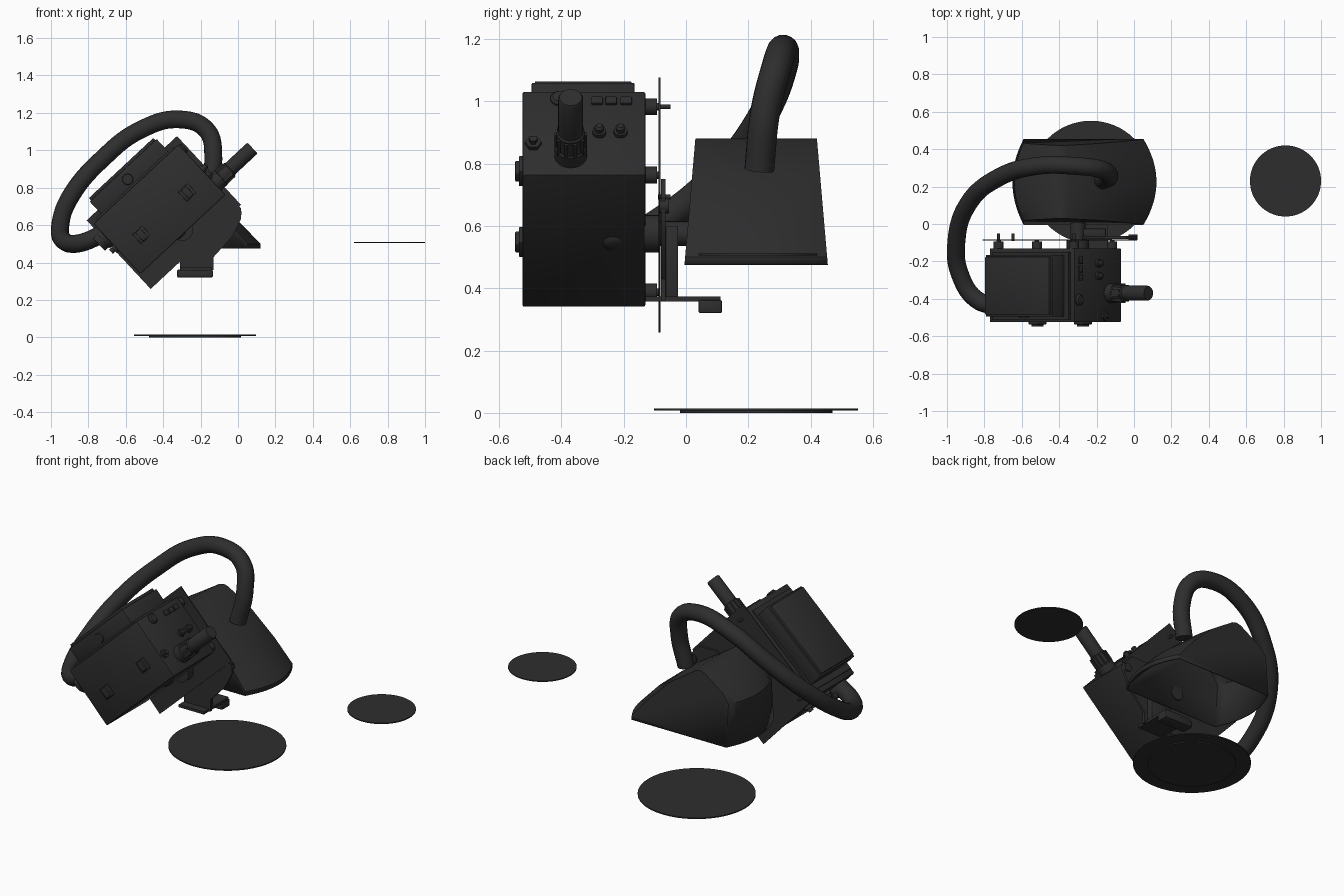
import bpy, bmesh, math
from mathutils import Matrix, Vector

if "Cube" in bpy.data.objects:
    bpy.data.objects.remove(bpy.data.objects["Cube"])

mat = bpy.data.materials.new("dark_grey")
mat.diffuse_color = (0.027, 0.027, 0.027, 1)
mat.use_nodes = True
mat.node_tree.nodes["Principled BSDF"].inputs["Base Color"].default_value = mat.diffuse_color

# tilted frame of the control box: local x along its length, z out of its lid
TILT = Matrix.Translation((-0.42, 0, 0.685)) @ Matrix.Rotation(math.radians(-43), 4, 'Y')
WORLD = Matrix.Identity(4)


def finish(name, bm, frame=WORLD, bevel=0):
    if bevel:
        bmesh.ops.bevel(bm, geom=bm.edges[:], offset=bevel, segments=2, affect='EDGES', profile=0.5)
    bm.transform(frame)
    bmesh.ops.recalc_face_normals(bm, faces=bm.faces[:])
    me = bpy.data.meshes.new(name)
    bm.to_mesh(me)
    bm.free()
    me.materials.append(mat)
    me.shade_smooth()
    me.set_sharp_from_angle(angle=math.radians(35))
    ob = bpy.data.objects.new(name, me)
    bpy.context.collection.objects.link(ob)
    return ob


def box(name, lo, hi, frame=TILT, bevel=0):
    lo, hi = Vector(lo), Vector(hi)
    bm = bmesh.new()
    bmesh.ops.create_cube(bm, size=1, matrix=Matrix.Translation((lo + hi) / 2) @ Matrix.Diagonal((*(hi - lo), 1)))
    return finish(name, bm, frame, bevel)


def rod(name, start, axis, profile, frame=TILT, n=24):
    """Turned part: profile is (distance along axis, radius)."""
    bm = bmesh.new()
    rings = [[bm.verts.new((r * math.cos(a), r * math.sin(a), d))
              for a in (2 * math.pi * i / n for i in range(n))] for d, r in profile]
    for a, b in zip(rings, rings[1:]):
        for i in range(n):
            bm.faces.new((a[i], a[(i + 1) % n], b[(i + 1) % n], b[i]))
    bm.faces.new(rings[0][::-1])
    bm.faces.new(rings[-1])
    bm.transform(Matrix.Translation(start) @ Vector(axis).to_track_quat('Z', 'Y').to_matrix().to_4x4())
    return finish(name, bm, frame)


def sheet(name, pts, y0, y1, frame=WORLD):
    """Flat plate with an x-z outline."""
    bm = bmesh.new()
    f = bm.faces.new([bm.verts.new((x, y0, z)) for x, z in pts])
    ext = bmesh.ops.extrude_face_region(bm, geom=[f])
    bmesh.ops.translate(bm, vec=(0, y1 - y0, 0), verts=[v for v in ext['geom'] if isinstance(v, bmesh.types.BMVert)])
    return finish(name, bm, frame)


# control box, lid and front door
box("control_box", (-0.311, -0.525, -0.184), (0.311, -0.13, 0.184), bevel=0.006)
box("lid_box", (-0.245, -0.495, 0.17), (0.245, -0.165, 0.285), bevel=0.004)
box("lid_panel", (-0.235, -0.485, 0.28), (0.235, -0.175, 0.301), bevel=0.004)
box("lid_rim", (-0.28, -0.51, 0.18), (0.28, -0.15, 0.196))
rod("lid_pull", (-0.015, -0.495, 0.233), (0, -1, 0), [(0, .03), (.006, .027)])
rod("side_lever", (-0.01, -0.235, -0.18), (0, 0, -1), [(0, .035), (.006, .03), (.012, .012)])

# front latches
for i, (u, v) in enumerate([(0.17, -0.035), (-0.163, -0.035)]):
    box(f"latch_{i}", (u - .035, -0.536, v - .035), (u + .035, -0.52, v + .035), bevel=.003)
    box(f"latch_tongue_{i}", (u - .018, -0.548, v - .03), (u + .018, -0.53, v + .03), bevel=.003)

# back plate and its four standoffs
box("back_plate", (-0.325, -0.088, -0.28), (0.335, -0.082, 0.222))
for i, (u, v) in enumerate([(-.275, .15), (.275, .15), (-.275, -.15), (.275, -.15)]):
    rod(f"standoff_{i}", (u, -0.135, v), (0, 1, 0), [(0, .027), (.042, .027), (.042, .012), (.05, .012)])
for i, (u, v) in enumerate([(-.16, .16), (.275, .15), (-.275, .15)]):
    rod(f"pin_{i}", (u, -0.09, v), (0, 1, 0), [(0, .008), (.04, .008)], n=12)

# grip handle
rod("handle", (0.305, -0.37, -0.1), (1, 0, 0),
    [(0, .052), (.05, .052), (.055, .047), (.115, .045), (.12, .040), (.275, .040), (.282, .036)], n=32)
for i in range(10):
    a = 2 * math.pi * i / 10
    y, z = -0.37 + .046 * math.cos(a), -0.1 + .046 * math.sin(a)
    box(f"handle_rib_{i}", (.35, y - .006, z - .006), (.415, y + .006, z + .006))

# knobs and switches on the control face
for i, y in enumerate((-0.278, -0.21)):
    rod(f"button_{i}", (0.305, y, 0.0), (1, 0, 0),
        [(0, .022), (.02, .022), (.02, .015), (.035, .015), (.042, .009)], n=16)
for i, y in enumerate((-0.285, -0.24, -0.192)):
    box(f"switch_{i}", (.305, y - .018, .125), (.32, y + .018, .153), bevel=.002)
rod("dial", (.305, -.405, .15), (1, 0, 0), [(0, .03), (.012, .03), (.02, .022)])
rod("nut", (.305, -.49, -.05), (1, 0, 0), [(0, .026), (.02, .026), (.02, .013), (.035, .013)], n=6)

# ports on the lower end of the box
rod("hose_port", (-0.305, -0.44, 0.09), (-1, 0, 0), [(0, .062), (.03, .062), (.03, .054), (.06, .054)])
for i, (y, v) in enumerate([(-.33, .1), (-.24, .1), (-.35, .01), (-.24, .01)]):
    rod(f"socket_{i}", (-.305, y, v), (-1, 0, 0), [(0, .025), (.022, .025), (.022, .015), (.04, .015)], n=16)

# mounting bracket with foot
sheet("bracket_plate", [(-.31, .36), (-.13, .36), (-.13, .43), (-.03, .54), (.015, .63), (.015, .69),
                        (-.04, .75), (-.16, .75), (-.31, .56)], -0.08, -0.065)
box("bracket_post", (-.29, -.066, .37), (-.15, -.025, .60), WORLD, .004)
box("foot_arm", (-.31, -.13, .358), (-.14, .11, .374), WORLD)
box("foot_pad", (-.325, .04, .32), (-.135, .116, .362), WORLD, .006)
rod("pivot", (-.3, -.135, .575), (0, 1, 0), [(0, .06), (.05, .06), (.05, .04), (.15, .04)], WORLD)
rod("bracket_eye", (-.005, -.085, .665), (0, 1, 0), [(0, .025), (.03, .025)], WORLD)

# hood: x-z profile swept in y with bulging ends, open underneath; (x, z, bulge)
prof = [(-.59, .475, -.06), (-.59, .73, -.05), (-.55, .785, -.035), (-.42, .872, -.015), (-.39, .88, 0),
        (-.36, .872, .015), (-.2, .765, .03), (-.06, .63, .055), (.05, .50, .07), (.05, .475, .07)]
bm = bmesh.new()
rows = []
N = 16
for k in range(N + 1):
    s = -1 + 2 * k / N
    rows.append([bm.verts.new((x + b * (1 - s * s), .225 + s * (.23 - .035 * (z - .475) / .405), z))
                 for x, z, b in prof])
for a, b in zip(rows, rows[1:]):
    for j in range(len(prof) - 1):
        bm.faces.new((a[j], a[j + 1], b[j + 1], b[j]))
bm.faces.new(rows[0])
bm.faces.new(rows[-1][::-1])
hood = finish("hood", bm)
sol = hood.modifiers.new("wall", 'SOLIDIFY')
sol.thickness = 0.008
sol.offset = -1

# hose from the box port round to the hood
path = [(-.70, -.44, .565), (-.84, -.405, .505), (-.93, -.27, .515), (-.95, -.10, .60), (-.885, .11, .77),
        (-.73, .245, .95), (-.52, .31, 1.11), (-.31, .31, 1.165), (-.17, .29, 1.11), (-.132, .255, .97),
        (-.165, .235, .78)]
cu = bpy.data.curves.new("hose_path", 'CURVE')
cu.dimensions = '3D'
cu.bevel_depth = 0.048
cu.bevel_resolution = 6
cu.resolution_u = 10
cu.use_fill_caps = True
sp = cu.splines.new('BEZIER')
sp.bezier_points.add(len(path) - 1)
for p, co in zip(sp.bezier_points, path):
    p.co = co
    p.handle_left_type = p.handle_right_type = 'AUTO'
cu.materials.append(mat)
hose = bpy.data.objects.new("hose", cu)
bpy.context.collection.objects.link(hose)

# floor discs and separate round disc
rod("floor_ring", (-.23, .225, 0), (0, 0, 1), [(0, .245), (.007, .245)], WORLD, 64)
rod("floor_disc", (-.23, .225, .007), (0, 0, 1), [(0, .327), (.007, .327)], WORLD, 64)
rod("side_disc", (.81, .23, .505), (0, 0, 1), [(0, .19), (.006, .19)], WORLD, 64)
